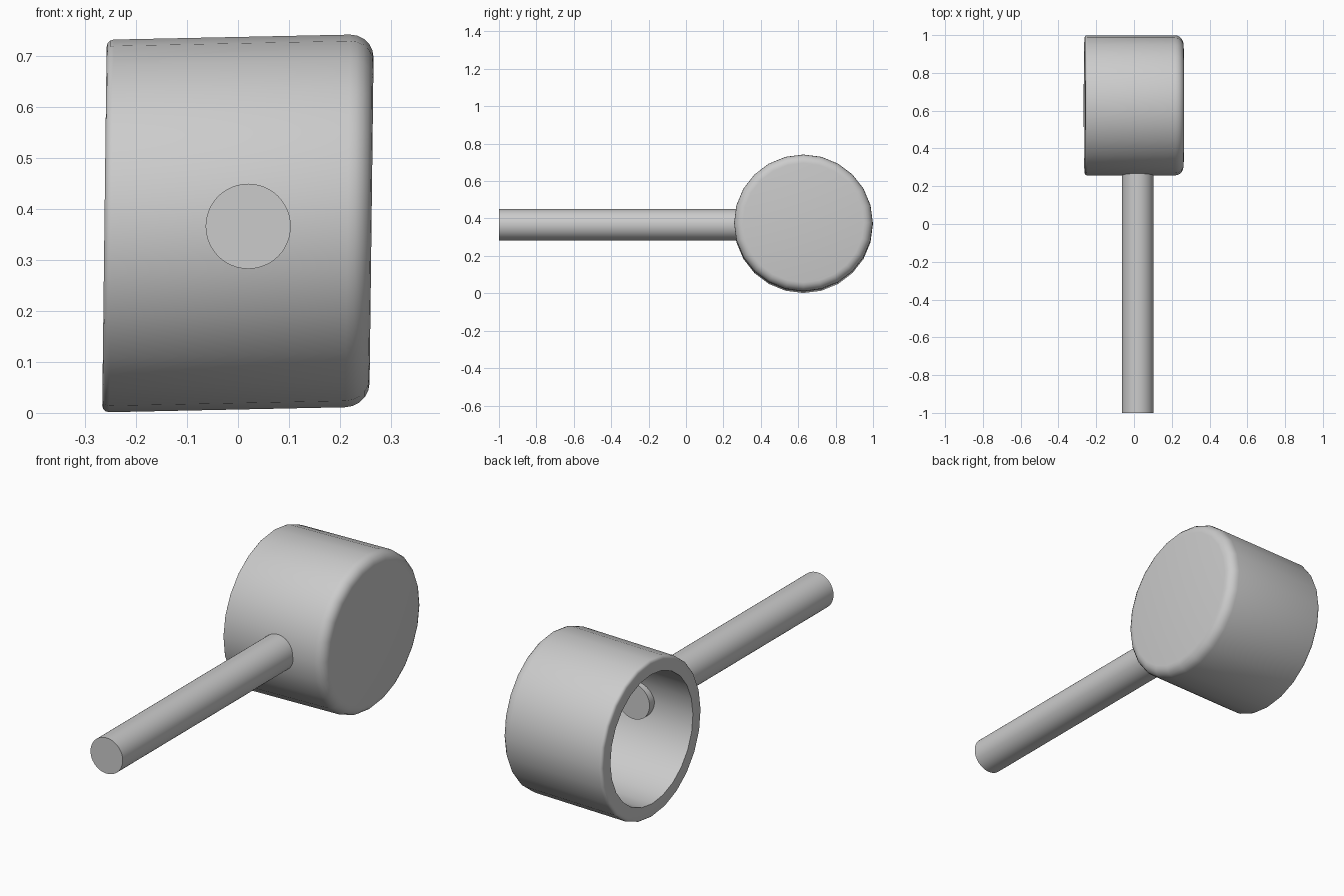
import bpy, bmesh, math
from mathutils import Matrix, Vector

cube = bpy.data.objects.get("Cube")
if cube:
    bpy.data.objects.remove(cube, do_unlink=True)

grey = bpy.data.materials.new("plain grey")
grey.use_nodes = True
colour = (0.6, 0.6, 0.6, 1)
grey.diffuse_color = colour
grey.node_tree.nodes["Principled BSDF"].inputs["Base Color"].default_value = colour


def finish(name, bm):
    """Turn a bmesh into a smooth-shaded object with sharp corners."""
    bmesh.ops.remove_doubles(bm, verts=bm.verts, dist=1e-5)
    bmesh.ops.recalc_face_normals(bm, faces=bm.faces)
    mesh = bpy.data.meshes.new(name)
    bm.to_mesh(mesh)
    bm.free()
    mesh.materials.append(grey)
    obj = bpy.data.objects.new(name, mesh)
    bpy.context.collection.objects.link(obj)
    bpy.ops.object.select_all(action='DESELECT')
    obj.select_set(True)
    bpy.context.view_layer.objects.active = obj
    bpy.ops.object.shade_smooth_by_angle(angle=math.radians(35))
    return obj


def arc(cx, cr, radius, start, end, steps):
    """Points of a rounded profile corner, as (x, radius) pairs."""
    angles = [math.radians(start + (end - start) * i / steps) for i in range(steps + 1)]
    return [(cx + radius * math.cos(a), cr + radius * math.sin(a)) for a in angles]


# Hammer-like cup: open at -x, closed and rounded at +x
HALF, OUTER, INNER, FLOOR = 0.262, 0.371, 0.305, 0.2
LIP, ROUND = 0.014, 0.047
profile = [(FLOOR, 0), (FLOOR, INNER), (-HALF, INNER)]
profile += arc(-HALF + LIP, OUTER - LIP, LIP, 180, 90, 3)
profile += arc(HALF - ROUND, OUTER - ROUND, ROUND, 90, 0, 5)
profile += [(HALF, 0)]

bm = bmesh.new()
verts = [bm.verts.new((x, 0, r)) for x, r in profile]
edges = [bm.edges.new(pair) for pair in zip(verts, verts[1:])]
bmesh.ops.spin(bm, geom=verts + edges, cent=(0, 0, 0), axis=(1, 0, 0),
               angle=math.tau, steps=24, use_duplicate=False)
# Slight skew and flattening of the cup
skew = Matrix(((1, 0, 0.012), (0, 1, 0), (0.021, 0, 0.985))).to_4x4()
bmesh.ops.transform(bm, matrix=Matrix.Translation((0, 0.628, 0.372)) @ skew, verts=bm.verts)
finish("cup", bm)

# Round handle, its end poking into the cup
START, END = -1.0, 0.36
bm = bmesh.new()
bmesh.ops.create_cone(bm, cap_ends=True, segments=48, radius1=0.0835,
                      radius2=0.0835, depth=END - START)
place = Matrix.Translation(Vector((0.02, (START + END) / 2, 0.366)))
bmesh.ops.transform(bm, matrix=place @ Matrix.Rotation(math.pi / 2, 4, 'X'), verts=bm.verts)
finish("handle", bm)
